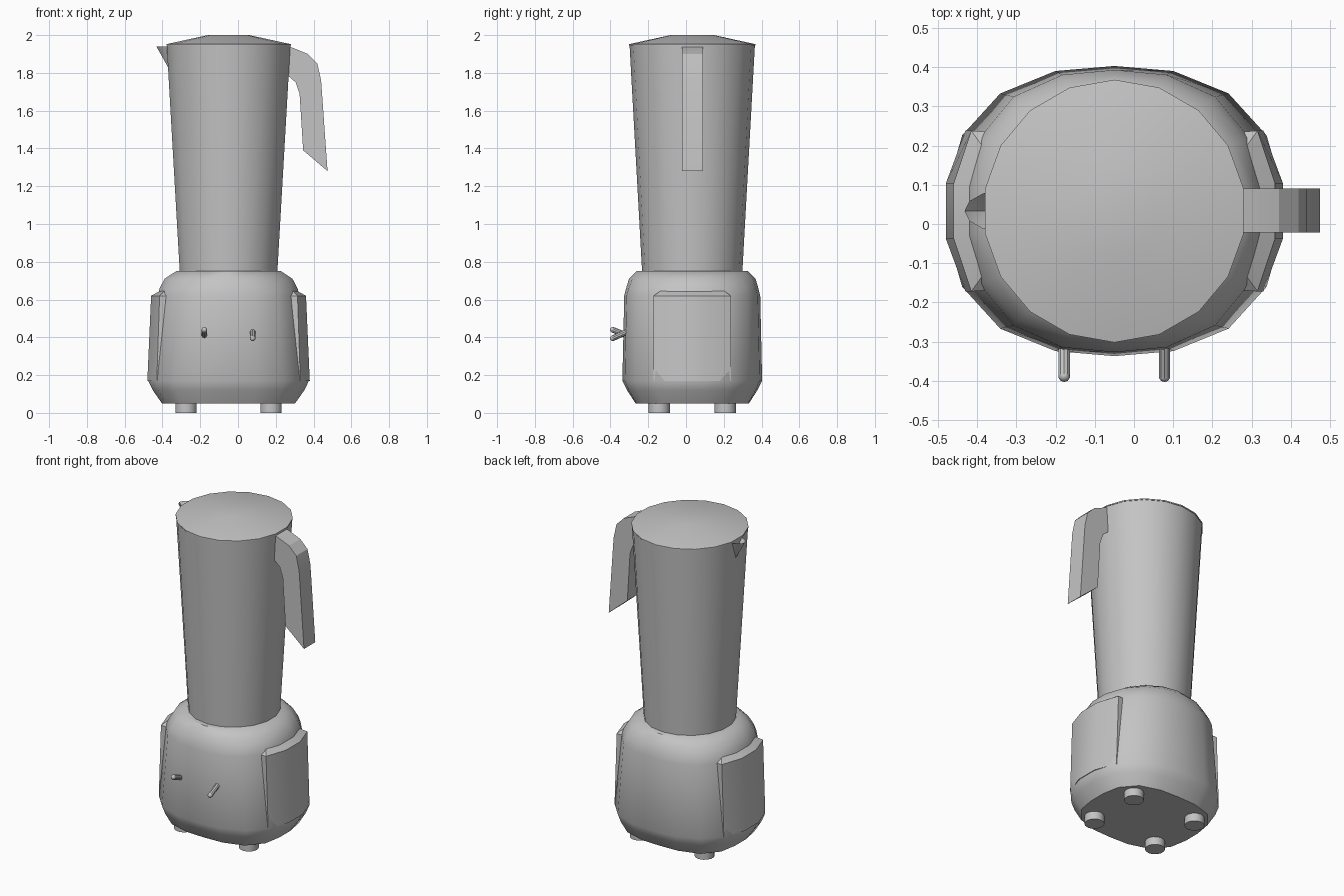
import bpy, bmesh
from math import sin, cos, radians
from mathutils import Vector

cube = bpy.data.objects.get("Cube")
if cube:
    bpy.data.objects.remove(cube, do_unlink=True)

grey = bpy.data.materials.new("plain grey")
grey.use_nodes = True
colour = (0.55, 0.55, 0.55, 1)
grey.diffuse_color = colour
grey.node_tree.nodes["Principled BSDF"].inputs["Base Color"].default_value = colour

CX, CY = -0.05, 0.033
SIDES = 18


def finish(name, bm, angle=35):
    bmesh.ops.recalc_face_normals(bm, faces=bm.faces[:])
    mesh = bpy.data.meshes.new(name)
    bm.to_mesh(mesh)
    bm.free()
    obj = bpy.data.objects.new(name, mesh)
    bpy.context.collection.objects.link(obj)
    mesh.materials.append(grey)
    bpy.ops.object.select_all(action="DESELECT")
    obj.select_set(True)
    bpy.context.view_layer.objects.active = obj
    bpy.ops.object.shade_smooth_by_angle(angle=radians(angle))
    return obj


def loft(name, rings, angle=35):
    """Skin a stack of equal point loops and cap both ends."""
    bm = bmesh.new()
    loops = [[bm.verts.new(p) for p in ring] for ring in rings]
    n = len(loops[0])
    for low, high in zip(loops, loops[1:]):
        for i in range(n):
            j = (i + 1) % n
            bm.faces.new((low[i], low[j], high[j], high[i]))
    bm.faces.new(loops[0])
    bm.faces.new(loops[-1])
    return finish(name, bm, angle)


def oval(z, half_x, half_y, power=2.0):
    """Rounded-rectangle loop with a flat facet on each side."""
    pts = []
    for i in range(SIDES):
        a = radians(10 + 360 / SIDES * i)
        c, s = cos(a), sin(a)
        r = (abs(c) ** power + abs(s) ** power) ** (-1 / power)
        pts.append((CX + half_x * c * r / cos(radians(10)) ** 0.5, CY + half_y * s * r, z))
    return pts


def rod(name, start, end, radius, sides):
    a, b = Vector(start), Vector(end)
    bm = bmesh.new()
    bmesh.ops.create_cone(bm, cap_ends=True, segments=sides, radius1=radius,
                          radius2=radius, depth=(b - a).length)
    bm.transform((b - a).to_track_quat("Z", "Y").to_matrix().to_4x4())
    bmesh.ops.translate(bm, verts=bm.verts[:], vec=(a + b) / 2)
    return finish(name, bm)


# Motor base
loft("motor_base", [
    oval(0.05, 0.35, 0.30, 3.0),
    oval(0.12, 0.40, 0.345, 2.6),
    oval(0.17, 0.425, 0.37, 2.4),
    oval(0.62, 0.375, 0.36, 2.4),
    oval(0.66, 0.365, 0.35, 2.3),
    oval(0.71, 0.34, 0.335, 2.1),
    oval(0.75, 0.28, 0.295),
], 40)

# Raised side panels
for side, label in ((1, "left"), (-1, "right")):
    rings = []
    for z, out, bend in ((0.17, 0.43, 0.05), (0.62, 0.41, 0.045)):
        outline = [(0.3, -0.2), (out - bend, -0.205), (out, -0.07),
                   (out, 0.07), (out - bend, 0.205), (0.3, 0.2)]
        rings.append([(CX + side * x, CY + y, z) for x, y in outline])
    crown = [(0.28, -0.17), (0.34, -0.17), (0.365, -0.06),
             (0.365, 0.06), (0.34, 0.17), (0.28, 0.17)]
    rings.append([(CX + side * x, CY + y, 0.645) for x, y in crown])
    loft(label + "_side_panel", rings, 25)

# Feet
for sx in (-1, 1):
    for sy in (-1, 1):
        x, y = CX + sx * 0.225, CY + sy * 0.175
        name = ("back" if sy > 0 else "front") + ("_left" if sx > 0 else "_right") + "_foot"
        rod(name, (x, y, 0), (x, y, 0.06), 0.057, 14)

# Jug and lid
loft("jug", [oval(0.74, 0.26, 0.265), oval(1.95, 0.33, 0.332)])
loft("lid", [oval(1.945, 0.332, 0.335), oval(1.952, 0.332, 0.335),
             oval(2.0, 0.11, 0.115)])

# Handle
profile = [(0.24, 1.945), (0.285, 1.935), (0.37, 1.9), (0.42, 1.85), (0.44, 1.76),
           (0.474, 1.28), (0.345, 1.39), (0.326, 1.69), (0.305, 1.75), (0.265, 1.785),
           (0.24, 1.79)]
loft("handle", [[(x, y, z) for x, z in profile] for y in (-0.022, 0.09)], 20)

# Pouring spout with a hollow top
bm = bmesh.new()
rim = [bm.verts.new((x, CY + y, 1.94)) for x, y in
       ((-0.36, 0.05), (-0.385, 0.045), (-0.42, 0.025), (-0.432, 0),
        (-0.42, -0.025), (-0.385, -0.045), (-0.36, -0.05))]
point = bm.verts.new((-0.365, CY, 1.82))
hollow = bm.verts.new((-0.375, CY, 1.87))
for i, v in enumerate(rim):
    w = rim[(i + 1) % len(rim)]
    bm.faces.new((v, w, point))
    bm.faces.new((w, v, hollow))
finish("spout", bm)

# Toggle switches
for label, x, z0, z1 in (("right", -0.178, 0.405, 0.44), ("left", 0.078, 0.435, 0.395)):
    tip = (x, -0.388, z1)
    rod(label + "_switch", (x, -0.30, z0), tip, 0.015, 10)
    bm = bmesh.new()
    bmesh.ops.create_uvsphere(bm, u_segments=10, v_segments=6, radius=0.015)
    bmesh.ops.translate(bm, verts=bm.verts[:], vec=tip)
    finish(label + "_switch_tip", bm)
